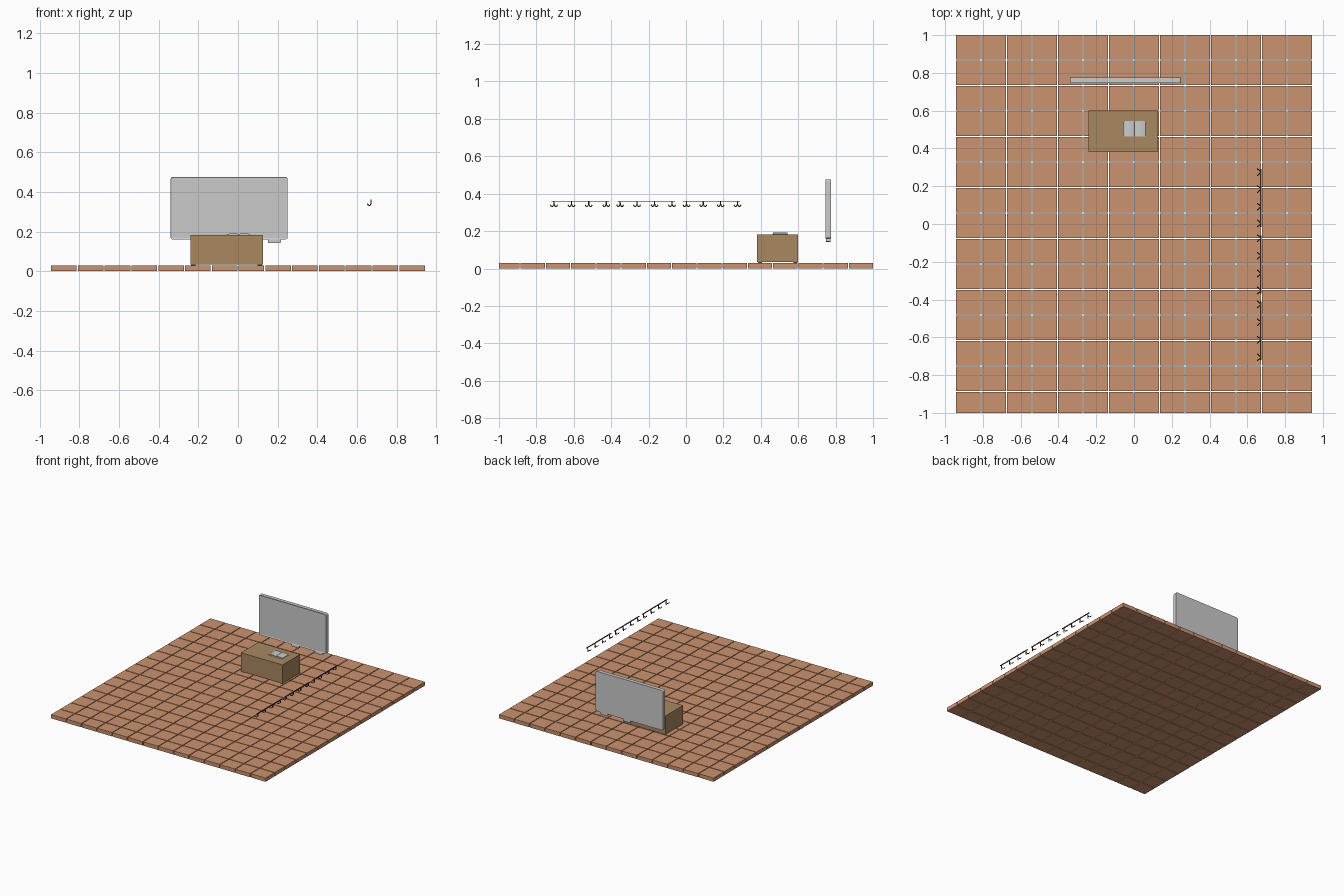
import bpy, bmesh, math
from mathutils import Matrix, Vector

if "Cube" in bpy.data.objects:
    bpy.data.objects.remove(bpy.data.objects["Cube"])


def material(name, col):
    m = bpy.data.materials.new(name)
    m.diffuse_color = (*col, 1)
    m.use_nodes = True
    m.node_tree.nodes["Principled BSDF"].inputs["Base Color"].default_value = m.diffuse_color
    return m


TERRACOTTA = material("terracotta", (0.60, 0.29, 0.16))
WOOD = material("wood", (0.40, 0.25, 0.12))
IRON = material("dark_bronze", (0.10, 0.045, 0.03))
DARK = material("dark_plastic", (0.04, 0.04, 0.04))


def add_box(bm, lo, hi):
    lo, hi = Vector(lo), Vector(hi)
    mat = Matrix.Translation((lo + hi) / 2) @ Matrix.Diagonal((*(hi - lo), 1))
    return bmesh.ops.create_cube(bm, size=1, matrix=mat)


def finish(name, bm, mat=None):
    me = bpy.data.meshes.new(name)
    bm.to_mesh(me)
    bm.free()
    ob = bpy.data.objects.new(name, me)
    bpy.context.collection.objects.link(ob)
    if mat:
        me.materials.append(mat)
    return ob


def boxes(name, spans, mat=None):
    bm = bmesh.new()
    for lo, hi in spans:
        add_box(bm, lo, hi)
    return finish(name, bm, mat)


def prism(name, pts, y0, y1, mat=None):
    """Extrude an x-z outline along y."""
    bm = bmesh.new()
    f = bm.faces.new([bm.verts.new((x, y0, z)) for x, z in pts])
    r = bmesh.ops.extrude_face_region(bm, geom=[f])
    bmesh.ops.translate(bm, vec=(0, y1 - y0, 0),
                        verts=[v for v in r["geom"] if isinstance(v, bmesh.types.BMVert)])
    bmesh.ops.recalc_face_normals(bm, faces=bm.faces)
    return finish(name, bm, mat)


def rounded(x0, x1, z0, z1, r, n=5):
    pts = []
    for cx, cz, a0 in ((x1 - r, z1 - r, 0), (x0 + r, z1 - r, 90),
                       (x0 + r, z0 + r, 180), (x1 - r, z0 + r, 270)):
        for i in range(n + 1):
            a = math.radians(a0 + 90 * i / n)
            pts.append((cx + r * math.cos(a), cz + r * math.sin(a)))
    return pts


# floor tiles, front row cut short
PITCH, TILE = 0.135, 0.129
tiles = []
for i in range(14):
    x = (i - 6.5) * PITCH
    for j in range(15):
        top = 1 - j * PITCH
        low = max(top - TILE, -1)
        tiles.append(((x - TILE / 2, low, 0), (x + TILE / 2, top, 0.03)))
boxes("floor_tiles", tiles, TERRACOTTA)

# wooden chest and its feet
boxes("chest", [((-0.24, 0.38, 0.035), (0.125, 0.60, 0.182))], WOOD)
boxes("chest_feet", [((x, y, 0.03), (x + 0.022, y + 0.022, 0.035))
                     for x in (-0.236, 0.099) for y in (0.384, 0.574)], DARK)

# open book: cover, arched page blocks, loose page strips
boxes("book_cover", [((-0.058, 0.462, 0.182), (0.064, 0.545, 0.184))])
for side, sx in (("left", -1), ("right", 1)):
    arch = [(0, 0.184), (0.003, 0.187), (0.012, 0.1905), (0.025, 0.1915),
            (0.04, 0.1905), (0.054, 0.188), (0.058, 0.184)]
    prism("book_pages_" + side, [(0.003 + sx * x, z) for x, z in arch], 0.465, 0.542)

# flat panel display with rim and recessed screen
bm = bmesh.new()
front = bm.faces.new([bm.verts.new((x, 0.746, z))
                      for x, z in rounded(-0.34, 0.25, 0.16, 0.476, 0.012)])
r = bmesh.ops.extrude_face_region(bm, geom=[front], use_keep_orig=True)
bmesh.ops.translate(bm, vec=(0, 0.03, 0),
                    verts=[v for v in r["geom"] if isinstance(v, bmesh.types.BMVert)])
bmesh.ops.recalc_face_normals(bm, faces=bm.faces)
bm.normal_update()
front = min(bm.faces, key=lambda f: f.calc_center_median().y)
bmesh.ops.inset_region(bm, faces=[front], thickness=0.007)
bmesh.ops.translate(bm, vec=(0, 0.003, 0), verts=front.verts)
finish("display_panel", bm)

# small pads under the display
for i, x in enumerate((0.183, -0.02)):
    prism(f"display_pad_{i}", rounded(x - 0.033, x + 0.033, 0.142, 0.162, 0.006),
          0.749, 0.773)

# hook rails
RAILS = [(0.29, -0.015, (0.275, 0.185, 0.092, 0.003)),
         (-0.06, -0.367, (-0.075, -0.168, -0.262, -0.352)),
         (-0.41, -0.72, (-0.426, -0.52, -0.612, -0.706))]
boxes("hook_rails", [((0.667, b, 0.357), (0.674, a, 0.362)) for a, b, _ in RAILS], IRON)

# double hooks: two J-shaped prongs spreading from one stem
cu = bpy.data.curves.new("hooks", "CURVE")
cu.dimensions = "3D"
cu.bevel_depth = 0.003
cu.bevel_resolution = 1
cu.use_fill_caps = True
J = [(0.671, 0.0, 0.36), (0.671, 0.001, 0.343), (0.668, 0.005, 0.334),
     (0.662, 0.010, 0.331), (0.656, 0.015, 0.334), (0.653, 0.018, 0.340)]
for _, _, ys in RAILS:
    for y in ys:
        for s in (-1, 1):
            sp = cu.splines.new("POLY")
            sp.points.add(len(J) - 1)
            for p, (px, py, pz) in zip(sp.points, J):
                p.co = (px, y + s * py, pz, 1)
cu.materials.append(IRON)
hooks = bpy.data.objects.new("hooks", cu)
bpy.context.collection.objects.link(hooks)
